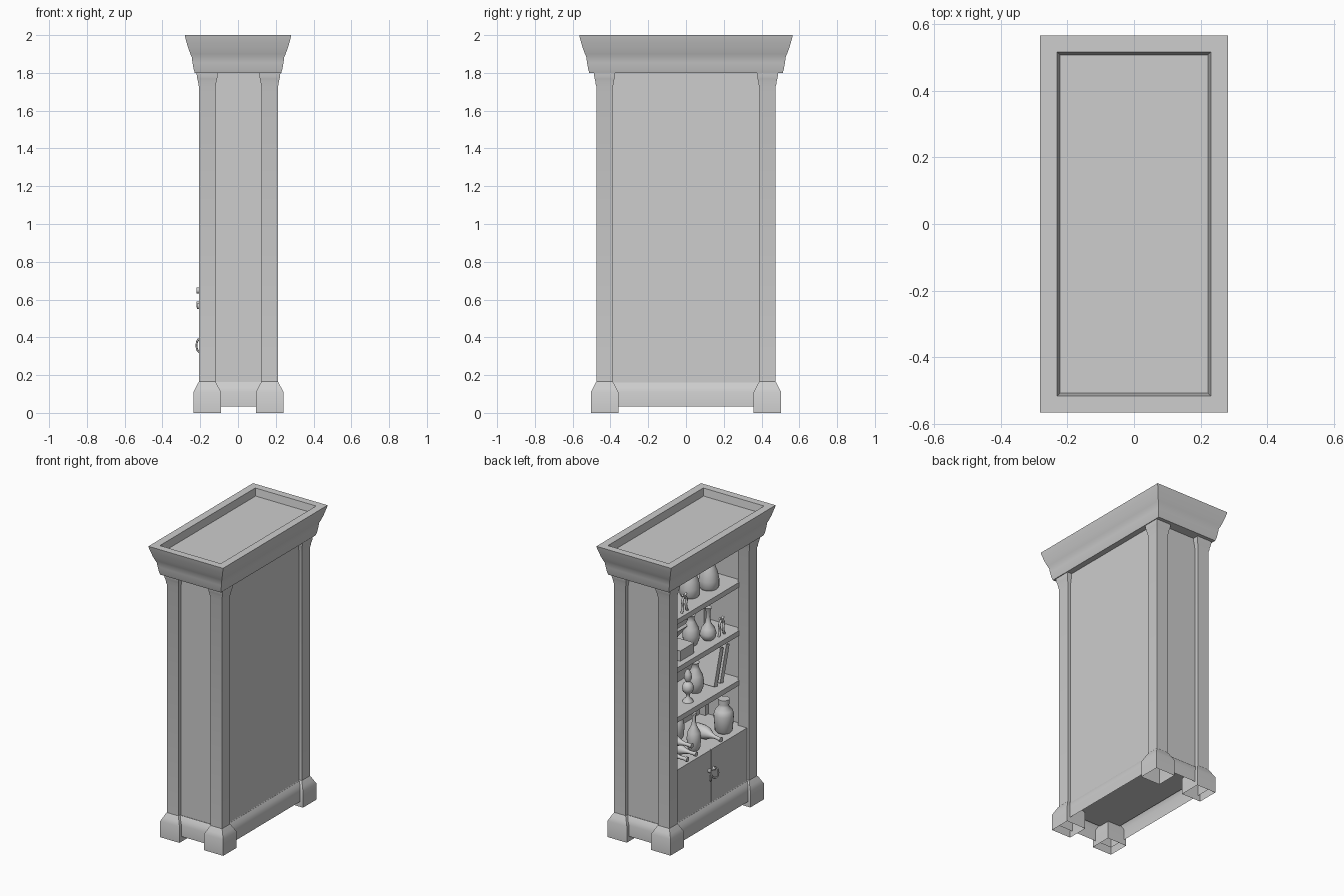
import bpy, bmesh, math
from mathutils import Matrix, Vector

cube = bpy.data.objects.get("Cube")
if cube:
    bpy.data.objects.remove(cube, do_unlink=True)

grey = bpy.data.materials.new("plain_grey")
grey.use_nodes = True
grey.diffuse_color = (0.61, 0.61, 0.61, 1)
grey.node_tree.nodes["Principled BSDF"].inputs["Base Color"].default_value = (0.61, 0.61, 0.61, 1)


def finish(name, bm, angle=32):
    mesh = bpy.data.meshes.new(name)
    bm.to_mesh(mesh)
    bm.free()
    mesh.materials.append(grey)
    mesh.shade_smooth()
    mesh.set_sharp_from_angle(angle=math.radians(angle))
    obj = bpy.data.objects.new(name, mesh)
    bpy.context.collection.objects.link(obj)


def box(name, low, high, matrix=Matrix()):
    bm = bmesh.new()
    low, high = Vector(low), Vector(high)
    bmesh.ops.create_cube(bm, size=1, matrix=matrix @ Matrix.Translation((low + high) / 2)
                          @ Matrix.Diagonal((high - low).to_4d()))
    finish(name, bm)


def rect_loft(name, rings, cx=0, cy=0, capped=False):
    """Stack rectangles given as (half x, half y, z)."""
    bm = bmesh.new()
    loops = [[bm.verts.new((cx + sx * hx, cy + sy * hy, z))
              for sx, sy in ((-1, -1), (1, -1), (1, 1), (-1, 1))] for hx, hy, z in rings]
    for a, b in zip(loops, loops[1:]):
        for i in range(4):
            j = (i + 1) % 4
            bm.faces.new((a[i], a[j], b[j], b[i]))
    if capped:
        bm.faces.new(loops[0][::-1])
        bm.faces.new(loops[-1])
    finish(name, bm)


def lathe(name, profile, matrix, sides=20):
    """Spin a (radius, height) profile about z, then place it."""
    bm = bmesh.new()
    rings = []
    for r, z in profile:
        rings.append([bm.verts.new((r * math.cos(math.tau * i / sides),
                                    r * math.sin(math.tau * i / sides), z)) for i in range(sides)])
    for a, b in zip(rings, rings[1:]):
        for i in range(sides):
            j = (i + 1) % sides
            bm.faces.new((a[i], a[j], b[j], b[i]))
    bm.faces.new(rings[0][::-1])
    bm.faces.new(rings[-1])
    bm.transform(matrix)
    finish(name, bm, 45)


def tube(name, points, radius, cyclic=False):
    curve = bpy.data.curves.new(name, "CURVE")
    curve.dimensions = "3D"
    curve.bevel_depth = radius
    curve.bevel_resolution = 2
    curve.resolution_u = 5
    curve.use_fill_caps = True
    spline = curve.splines.new("NURBS")
    spline.points.add(len(points) - 1)
    for p, co in zip(spline.points, points):
        p.co = (*co, 1)
    spline.use_cyclic_u = cyclic
    spline.use_endpoint_u = not cyclic
    spline.order_u = 3
    curve.materials.append(grey)
    bpy.context.collection.objects.link(bpy.data.objects.new(name, curve))


# Corner posts with flared feet and capitals
post = [(0.073, 0), (0.073, 0.11), (0.06, 0.135), (0.049, 0.157), (0.043, 0.165), (0.043, 1.725),
        (0.047, 1.74), (0.048, 1.752), (0.052, 1.768), (0.055, 1.782), (0.056, 1.8)]
for x, side in ((-0.163, "right"), (0.168, "left")):
    for y, end in ((-0.431, "front"), (0.431, "back")):
        rect_loft(f"{end}_{side}_post", [(h, h, z) for h, z in post], x, y)

# Hollow skirt between the feet
skirt = [(0.026, 0.035), (0.026, 0.11), (0.016, 0.138), (0.0, 0.163)]
rect_loft("base_skirt", [(0.192 + d, 0.455 + d, z) for d, z in skirt])
box("bottom_board", (-0.195, -0.45, 0.13), (0.195, 0.45, 0.16))

# Moulded cornice with a sunken top
moulding = [(0.053, 1.8), (0.047, 1.82), (0.041, 1.855), (0.037, 1.885), (0.03, 1.9),
            (0.019, 1.93), (0.01, 1.96), (0.003, 1.985), (0, 2)]
rings = [(0.282 - d, 0.565 - d, z) for d, z in moulding]
rect_loft("cornice", rings + [(0.23, 0.515, 2), (0.222, 0.507, 1.95)], capped=True)

# Carcass panels
box("back_panel", (0.168, -0.42, 0.15), (0.19, 0.42, 1.8))
for s, end in ((-1, "front"), (1, "back")):
    ys = sorted((s * 0.42, s * 0.447))
    box(f"{end}_side_panel", (-0.15, ys[0], 0.15), (0.17, ys[1], 1.8))

# Counter, shelves and cupboard doors
COUNTER, LOW, MIDDLE, HIGH = 0.52, 0.83, 1.17, 1.5
box("counter", (-0.18, -0.42, COUNTER - 0.03), (0.17, 0.42, COUNTER))
for z, label in ((LOW, "low"), (MIDDLE, "middle"), (HIGH, "high")):
    box(f"{label}_shelf", (-0.13, -0.42, z - 0.035), (0.17, 0.42, z))
for s, label in ((-1, "right"), (1, "left")):
    ys = sorted((s * 0.003, s * 0.39))
    box(f"{label}_door", (-0.19, ys[0], 0.15), (-0.17, ys[1], COUNTER))
    ring = []
    for i in range(12):
        a = i * math.tau / 12
        ring.append((-0.203 - 0.017 * math.cos(a), s * (0.024 + 0.014 * math.cos(a)),
                     0.357 + 0.037 * math.sin(a)))
    tube(f"{label}_door_ring", ring, 0.005, True)
    lathe(f"{label}_door_boss", [(0.012, 0), (0.012, 0.008), (0.007, 0.018)],
          Matrix.Translation((-0.19, s * 0.024, 0.385)) @ Matrix.Rotation(-math.pi / 2, 4, "Y"))

# Vessel outlines
bell = [(0.055, 0), (0.064, 0.015), (0.064, 0.06), (0.055, 0.11), (0.04, 0.15),
        (0.027, 0.18), (0.027, 0.21), (0.034, 0.22)]
flask = [(0.03, 0), (0.048, 0.02), (0.052, 0.045), (0.042, 0.08), (0.02, 0.11),
         (0.013, 0.15), (0.014, 0.19), (0.024, 0.22)]
pear = [(0.035, 0), (0.05, 0.03), (0.055, 0.07), (0.047, 0.115), (0.025, 0.16),
        (0.02, 0.185), (0.028, 0.2)]
bottle = [(0.03, 0), (0.041, 0.02), (0.045, 0.08), (0.04, 0.12), (0.02, 0.16),
          (0.012, 0.19), (0.012, 0.235), (0.016, 0.237), (0.016, 0.25)]
jar = [(0.045, 0), (0.056, 0.015), (0.064, 0.12), (0.055, 0.15), (0.032, 0.175),
       (0.032, 0.19), (0.037, 0.192), (0.037, 0.225)]
goblet = [(0.035, 0), (0.03, 0.012), (0.012, 0.03), (0.012, 0.05), (0.032, 0.07),
          (0.038, 0.095), (0.03, 0.12), (0.012, 0.135), (0.026, 0.16), (0.022, 0.19), (0.008, 0.22)]

# Standing vessels on each level
standing = [("bell_jug", bell, HIGH, ((-0.02, -0.22), (0.01, -0.056), (0.02, 0.25))),
            ("pear_vase", pear, MIDDLE, ((0, -0.055), (0.03, 0.3))),
            ("flask", flask, MIDDLE, ((-0.045, -0.175),)),
            ("small_jar", pear, LOW, ((0, -0.1), (0.02, 0.17))),
            ("goblet", goblet, LOW, ((-0.046, 0.045), (-0.04, 0.28))),
            ("bottle", bottle, COUNTER, ((-0.1, 0.058), (0.08, -0.02))),
            ("capped_jar", jar, COUNTER, ((-0.1, -0.265),))]
for name, outline, z, spots in standing:
    for x, y in spots:
        lathe(name, outline, Matrix.Translation((x, y, z)))

# Bottles lying with their necks toward the opening
for y, z, turn in ((0.2, 0.573, 0), (0.295, 0.573, 0), (0.247, 0.648, 0), (-0.125, 0.565, -0.2)):
    lathe("lying_bottle", bottle, Matrix.Translation((0.03, y, z))
          @ Matrix.Rotation(turn, 4, "Z") @ Matrix.Rotation(-math.pi / 2, 4, "Y"))

# Leaning books
for y in (-0.22, -0.285):
    box("leaning_book", (-0.07, -0.018, 0), (0.09, 0.018, 0.25),
        Matrix.Translation((0, y, LOW + 0.004)) @ Matrix.Rotation(0.28, 4, "X"))
for y in (-0.25, -0.29):
    box("upright_book", (0.02, y, MIDDLE), (0.15, y + 0.025, MIDDLE + 0.22))

# Small chest with a raised lid
box("chest", (-0.09, 0.04, MIDDLE), (0.04, 0.19, MIDDLE + 0.07))
box("chest_lid", (-0.13, -0.075, 0), (0, 0.075, 0.02),
    Matrix.Translation((0.04, 0.115, MIDDLE + 0.07)) @ Matrix.Rotation(0.9, 4, "Y"))

# Curled ornaments near the shelf edges
for x, y, z in ((-0.08, -0.27, MIDDLE), (-0.1, 0.16, HIGH)):
    for s in (-1, 1):
        tube("curled_ornament", [(x, y + s * 0.03, z), (x, y + s * 0.01, z + 0.04),
             (x, y + s * 0.03, z + 0.08), (x, y, z + 0.11), (x, y - s * 0.02, z + 0.12)], 0.008)
